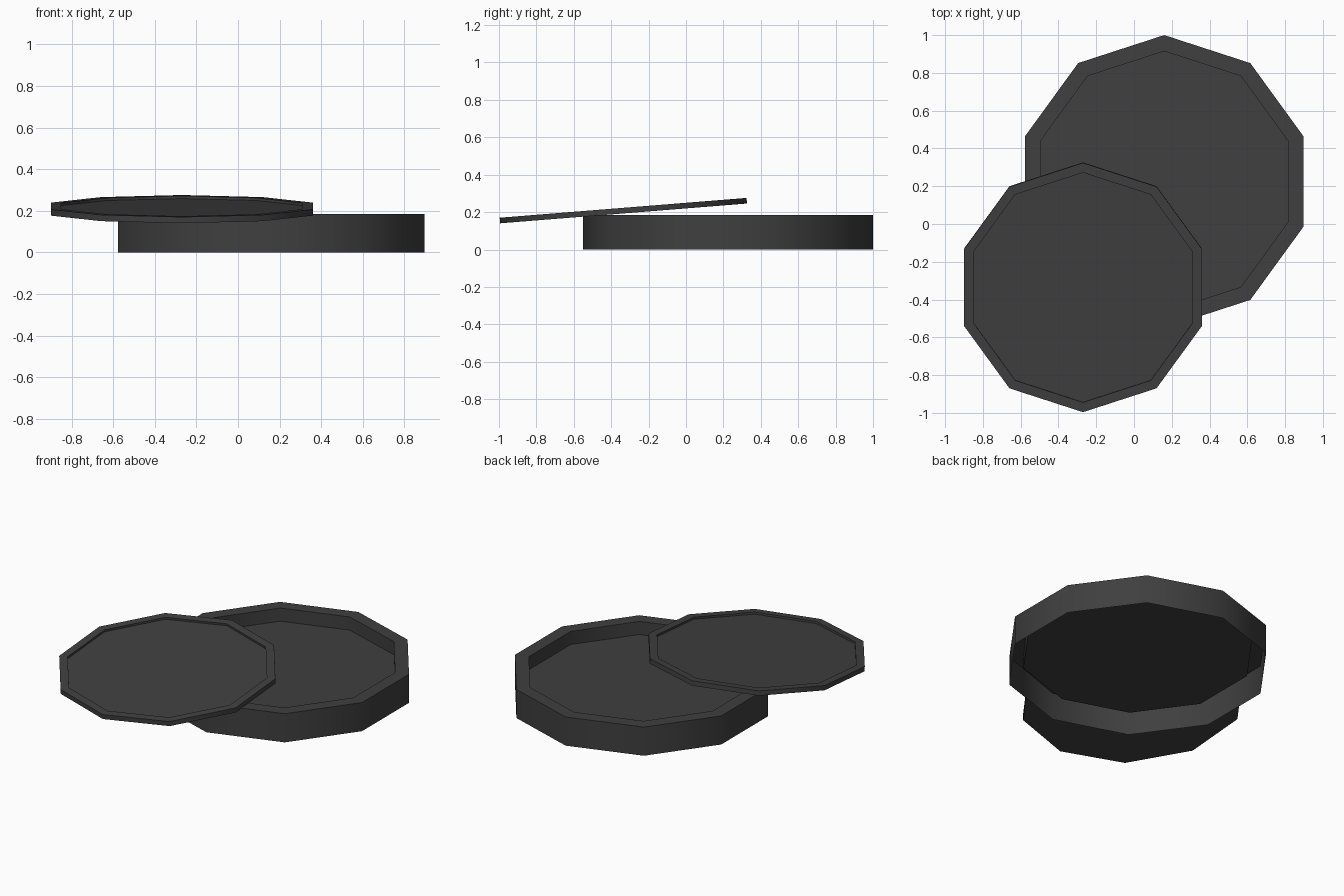
import bpy, bmesh, math

if "Cube" in bpy.data.objects:
    bpy.data.objects.remove(bpy.data.objects["Cube"])

mat = bpy.data.materials.new("dark_grey")
mat.diffuse_color = (0.05, 0.05, 0.05, 1)
mat.use_nodes = True
mat.node_tree.nodes["Principled BSDF"].inputs["Base Color"].default_value = mat.diffuse_color
SIDES = 10


def turned(name, profile, cap_start, cap_end, loc, tilt=0.0):
    """Ten-sided lathe: profile is a list of (radius, z)."""
    bm = bmesh.new()
    rings = []
    for r, z in profile:
        rings.append([bm.verts.new((r * math.sin(2 * math.pi * i / SIDES),
                                    r * math.cos(2 * math.pi * i / SIDES), z))
                      for i in range(SIDES)])
    for a, b in zip(rings, rings[1:]):
        for i in range(SIDES):
            j = (i + 1) % SIDES
            # rings run clockwise seen from above, so this order faces outward
            bm.faces.new((a[j], a[i], b[i], b[j]))
    if cap_start:
        bm.faces.new(rings[0])
    if cap_end:
        bm.faces.new(rings[-1][::-1])
    me = bpy.data.meshes.new(name)
    bm.to_mesh(me)
    bm.free()
    me.materials.append(mat)
    ob = bpy.data.objects.new(name, me)
    bpy.context.collection.objects.link(ob)
    ob.location = loc
    ob.rotation_euler = (tilt, 0, 0)
    bpy.ops.object.select_all(action='DESELECT')
    ob.select_set(True)
    bpy.context.view_layer.objects.active = ob
    bpy.ops.object.shade_smooth_by_angle(angle=math.radians(40))
    return ob


# tin: outer wall, rim, inner wall and raised floor, open underneath
turned("tin_base", [(0.775, 0), (0.775, 0.185), (0.69, 0.185), (0.69, 0.10)],
       False, True, (0.16, 0.225, 0))

# lid: thin plate with a shallow recess, leaning on the tin's edge
turned("tin_lid", [(0.662, -0.015), (0.662, 0.015), (0.61, 0.015), (0.61, 0.002)],
       True, True, (-0.27, -0.335, 0.208), 0.08)
